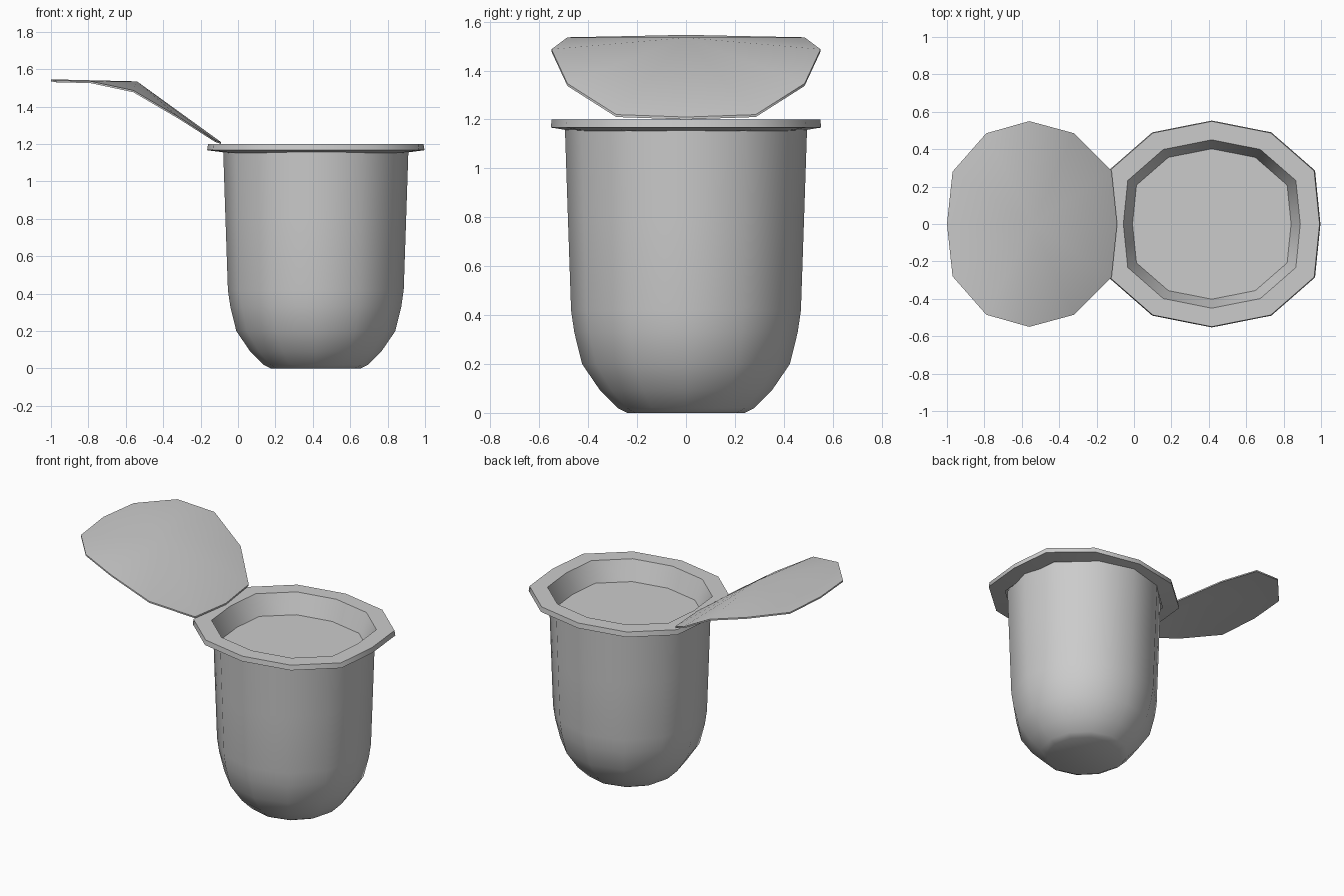
import bpy, bmesh, math

cube = bpy.data.objects.get("Cube")
if cube:
    bpy.data.objects.remove(cube, do_unlink=True)

GREY = (0.6, 0.6, 0.6, 1)
grey = bpy.data.materials.new("light grey plastic")
grey.use_nodes = True
grey.diffuse_color = GREY
grey.node_tree.nodes["Principled BSDF"].inputs["Base Color"].default_value = GREY

CUP_X = 0.416
SIDES = 12


def finish(name, bm):
    """Turn a bmesh into a smooth shaded object with sharp creases."""
    bmesh.ops.recalc_face_normals(bm, faces=bm.faces)
    mesh = bpy.data.meshes.new(name)
    bm.to_mesh(mesh)
    bm.free()
    mesh.materials.append(grey)
    obj = bpy.data.objects.new(name, mesh)
    bpy.context.collection.objects.link(obj)
    bpy.ops.object.select_all(action="DESELECT")
    obj.select_set(True)
    bpy.context.view_layer.objects.active = obj
    bpy.ops.object.shade_smooth_by_angle(angle=math.radians(50))


def loft(name, outline, profile):
    """Stack scaled outlines (x radius, y radius, z) and close the first one."""
    bm = bmesh.new()
    rings = [[bm.verts.new((CUP_X + x * rx, y * ry, z)) for x, y in outline]
             for rx, ry, z in profile]
    n = len(outline)
    for low, high in zip(rings, rings[1:]):
        for i in range(n):
            j = (i + 1) % n
            bm.faces.new((low[i], low[j], high[j], high[i]))
    bm.faces.new(rings[0][::-1])
    finish(name, bm)


# Outlines: a regular polygon for the body, a squarer one for the rim
circle = [(math.cos(math.tau * i / SIDES), math.sin(math.tau * i / SIDES))
          for i in range(SIDES)]
corner = [(1, 0), (0.95, 0.517), (0.548, 0.886), (0, 1)]
half = corner + [(-x, y) for x, y in corner[-2::-1]]
squarish = half + [(x, -y) for x, y in half[-2:0:-1]]

# Cup body with rounded base, open at the top
body = [(0.24, 0), (0.28, 0.02), (0.35, 0.09), (0.425, 0.2),
        (0.457, 0.33), (0.47, 0.42), (0.483, 0.8), (0.495, 1.16)]
loft("cup_body", circle, [(r, r, z) for r, z in body])

# Sunken filled surface, inner wall, rim flange and its underside
loft("cup_rim", squarish, [
    (0.424, 0.402, 1.07), (0.473, 0.45, 1.2), (0.576, 0.549, 1.2),
    (0.581, 0.553, 1.167), (0.475, 0.465, 1.153)])

# Peeled lid: a shallow bent dome fanned around a raised centre
edge = [(-0.09, 0, 1.21), (-0.12, 0.285, 1.22), (-0.32, 0.485, 1.347),
        (-0.56, 0.55, 1.487), (-0.79, 0.485, 1.536), (-0.97, 0.28, 1.54),
        (-1.0, 0, 1.546)]
edge += [(x, -y, z) for x, y, z in edge[-2:0:-1]]
THICK = 0.01
bm = bmesh.new()
top = [bm.verts.new(p) for p in edge]
under = [bm.verts.new((x, y, z - THICK)) for x, y, z in edge]
peak = bm.verts.new((-0.54, 0, 1.535))
hollow = bm.verts.new((-0.54, 0, 1.535 - THICK))
for i in range(len(edge)):
    j = (i + 1) % len(edge)
    bm.faces.new((top[i], top[j], peak))
    bm.faces.new((under[j], under[i], hollow))
    bm.faces.new((top[j], top[i], under[i], under[j]))
finish("peeled_lid", bm)
